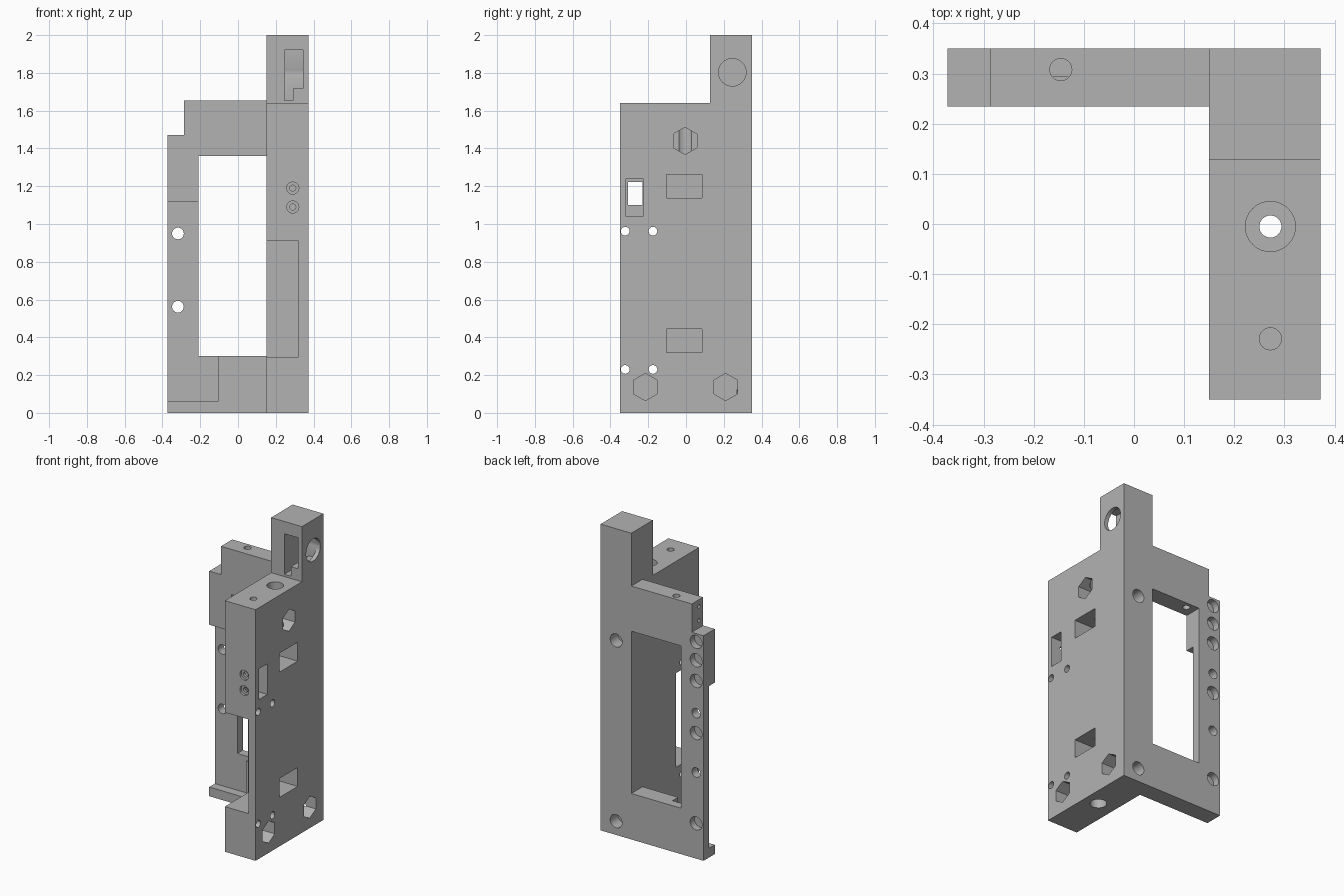
import bpy, bmesh, math
from mathutils import Vector, Matrix

cube = bpy.data.objects.get("Cube")
if cube:
    bpy.data.objects.remove(cube, do_unlink=True)

grey = bpy.data.materials.new("plain grey")
grey.use_nodes = True
grey.diffuse_color = (0.45, 0.45, 0.45, 1)
grey.node_tree.nodes["Principled BSDF"].inputs["Base Color"].default_value = (0.45, 0.45, 0.45, 1)


def make(name, bm):
    bmesh.ops.recalc_face_normals(bm, faces=bm.faces)
    mesh = bpy.data.meshes.new(name)
    bm.to_mesh(mesh)
    bm.free()
    mesh.materials.append(grey)
    ob = bpy.data.objects.new(name, mesh)
    bpy.context.collection.objects.link(ob)
    return ob


def prism(name, outline, axis, lo, hi):
    """Extrude a 2D outline along x or y; the outline uses the other two axes."""
    bm = bmesh.new()
    place = (lambda a, b: (lo, a, b)) if axis == "x" else (lambda a, b: (a, lo, b))
    face = bm.faces.new([bm.verts.new(place(a, b)) for a, b in outline])
    ext = bmesh.ops.extrude_face_region(bm, geom=[face])
    move = Vector((hi - lo, 0, 0)) if axis == "x" else Vector((0, hi - lo, 0))
    bmesh.ops.translate(bm, vec=move, verts=[v for v in ext["geom"] if isinstance(v, bmesh.types.BMVert)])
    return make(name, bm)


def box(name, x, y, z):
    return prism(name, [(y[0], z[0]), (y[1], z[0]), (y[1], z[1]), (y[0], z[1])], "x", *x)


def rod(name, start, end, radius, sides=32):
    """Cylinder between two points, used for bores and nut pockets."""
    a, b = Vector(start), Vector(end)
    d = b - a
    bm = bmesh.new()
    bmesh.ops.create_cone(bm, cap_ends=True, segments=sides, radius1=radius, radius2=radius, depth=d.length)
    turn = d.to_track_quat("Z", "Y").to_matrix().to_4x4()
    if sides == 6:  # corners of the nut pockets point sideways
        turn = Matrix.Rotation(math.radians(90), 4, "Y") @ Matrix.Rotation(math.radians(90), 4, "Z")
    bmesh.ops.transform(bm, matrix=Matrix.Translation((a + b) / 2) @ turn, verts=bm.verts)
    return make(name, bm)


def combine(target, tool, operation):
    tool.hide_render = True
    mod = target.modifiers.new(tool.name, "BOOLEAN")
    mod.operation, mod.solver, mod.object = operation, "EXACT", tool
    bpy.context.view_layer.objects.active = target
    bpy.ops.object.modifier_apply(modifier=mod.name)
    bpy.data.objects.remove(tool, do_unlink=True)


# Side plate with the tall column at its rear
bracket = prism("corner_bracket", [(-.35, 0), (.35, 0), (.35, 2), (.128, 2), (.128, 1.64), (-.35, 1.64)],
                "x", .15, .372)

# Rear plate with a stepped upper corner
rear = prism("rear_plate", [(-.372, 0), (.2, 0), (.2, 1.655), (-.287, 1.655), (-.287, 1.47), (-.372, 1.47)],
             "y", .234, .35)
combine(bracket, rear, "UNION")

cuts = []
# Rear plate: window and thinned front of the outer strip
cuts.append(box("window", (-.21, .15), (.1, .5), (.3, 1.36)))
cuts.append(prism("strip_recess", [(-.5, .06), (-.107, .06), (-.107, .33), (-.21, .33), (-.21, 1.12), (-.5, 1.12)],
                  "y", .15, .293))

# Side plate: front pocket, stepped switch slot and rectangular nut slots
cuts.append(box("front_pocket", (0, .32), (-.5, -.11), (.295, .91)))
cuts.append(box("slot_outer", (.25, .5), (-.317, -.228), (1.04, 1.24)))
cuts.append(box("slot_inner", (0, .3), (-.306, -.23), (1.1, 1.222)))
for z in (.32, 1.138):
    cuts.append(box("nut_slot", (.2, .5), (-.102, .085), (z, z + .123)))

# Hexagonal nut pockets
for y, z in ((-.005, 1.44), (-.215, .137), (.21, .137)):
    cuts.append(rod("hex_pocket", (.235, y, z), (.45, y, z), .072, 6))

# Vertical bores
cuts.append(rod("long_bore", (.272, -.005, -.1), (.272, -.005, 1.9), .022))
cuts.append(rod("top_counterbore", (.272, -.005, 1.34), (.272, -.005, 1.8), .05))
cuts.append(rod("bottom_counterbore", (.272, -.005, -.1), (.272, -.005, .2), .05))
cuts.append(rod("top_pin_hole", (.272, -.229, 1.5), (.272, -.229, 1.8), .022))
cuts.append(rod("frame_bore", (-.146, .308, 1.2), (-.146, .308, 1.8), .022))

# Small holes through the side plate
for y in (-.322, -.175):
    for z in (.23, .962):
        cuts.append(rod("side_hole", (0, y, z), (.5, y, z), .023))

# Counterbored screws in the front edge
for z in (1.09, 1.19):
    cuts.append(rod("front_screw", (.29, -.4, z), (.29, -.335, z), .032))
    cuts.append(rod("front_screw_bore", (.29, -.4, z), (.29, -.27, z), .016))

# Column: shaped front pocket opening into a round side hole
cuts.append(prism("column_pocket", [(.245, 1.655), (.292, 1.655), (.292, 1.717), (.345, 1.717),
                                    (.345, 1.92), (.245, 1.92)], "y", 0, .315))
cuts.append(rod("column_hole", (.25, .245, 1.803), (.5, .245, 1.803), .073))

# Blind holes in the rear face, then the through holes of the strip
for z in (.23, .82, 1.16, 1.295, 1.415):
    cuts.append(rod("rear_hole", (-.318, .305, z), (-.318, .45, z), .043))
for z in (.09, 1.27):
    cuts.append(rod("rear_hole", (.26, .27, z), (.26, .45, z), .043))
for z in (.562, .95):
    cuts.append(rod("strip_hole", (-.318, .1, z), (-.318, .45, z), .031))

# Tiny holes in the upper step
for z in (1.52, 1.61):
    cuts.append(rod("step_hole", (-.4, .275, z), (-.2, .275, z), .012, 16))

for tool in cuts:
    combine(bracket, tool, "DIFFERENCE")

bpy.ops.object.select_all(action="DESELECT")
bracket.select_set(True)
bpy.context.view_layer.objects.active = bracket
bpy.ops.object.shade_smooth_by_angle(angle=math.radians(30))
